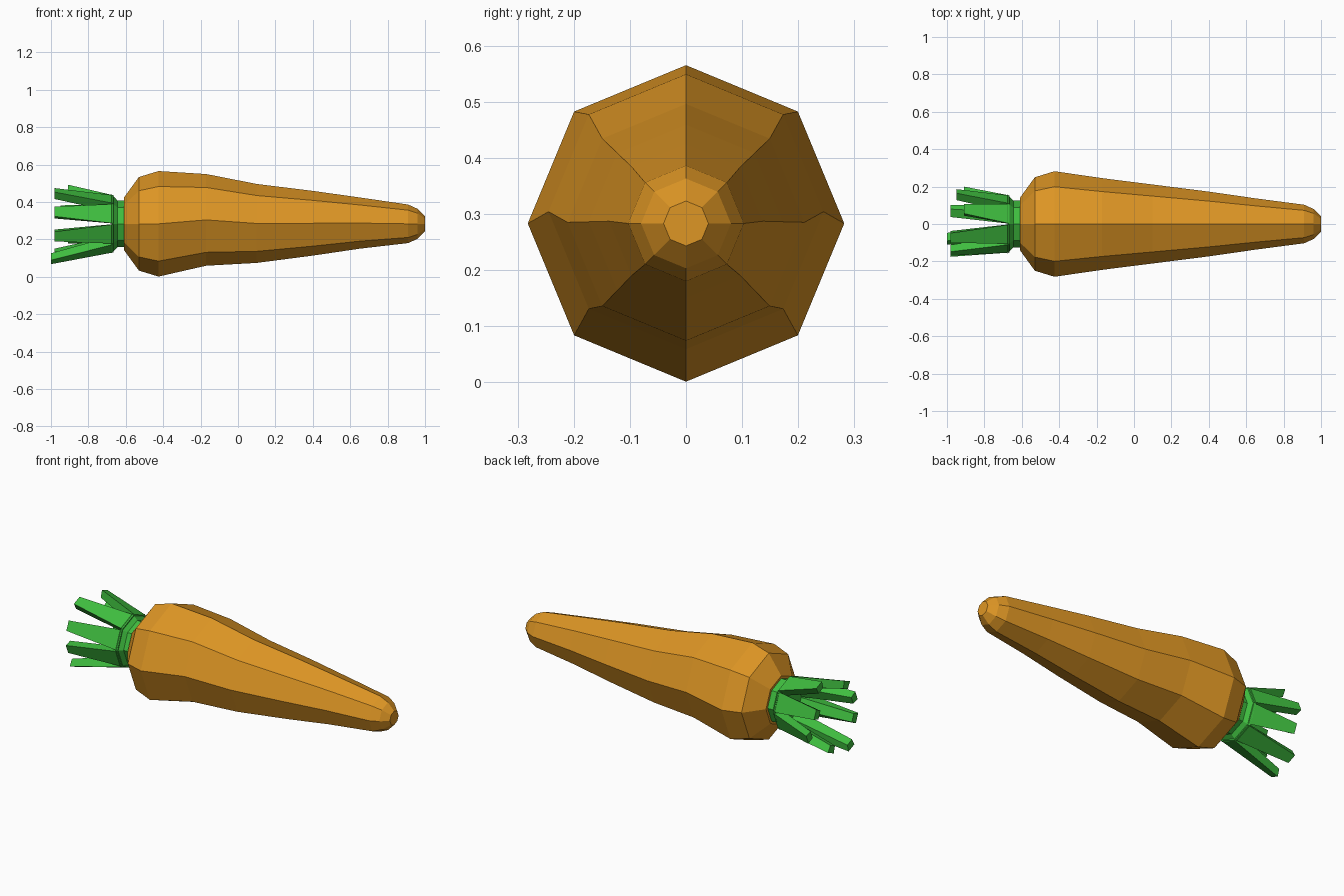
import bpy, bmesh
from math import sin, cos, pi

if "Cube" in bpy.data.objects:
    bpy.data.objects.remove(bpy.data.objects["Cube"])

CZ = 0.283  # height of the carrot axis


def material(name, color):
    m = bpy.data.materials.new(name)
    m.diffuse_color = (*color, 1)
    m.use_nodes = True
    m.node_tree.nodes["Principled BSDF"].inputs["Base Color"].default_value = m.diffuse_color
    return m


ORANGE = material("carrot orange", (0.73, 0.305, 0.018))
GREEN = material("leaf green", (0.05, 0.515, 0.05))


def loft(name, loops, mat):
    """Skin a series of equal-length point loops and cap both ends."""
    bm = bmesh.new()
    rings = [[bm.verts.new(p) for p in loop] for loop in loops]
    n = len(rings[0])
    for a, b in zip(rings, rings[1:]):
        for i in range(n):
            j = (i + 1) % n
            bm.faces.new((a[i], a[j], b[j], b[i]))
    bm.faces.new(rings[0])
    bm.faces.new(rings[-1][::-1])
    bmesh.ops.recalc_face_normals(bm, faces=bm.faces)
    mesh = bpy.data.meshes.new(name)
    bm.to_mesh(mesh)
    bm.free()
    mesh.materials.append(mat)
    ob = bpy.data.objects.new(name, mesh)
    bpy.context.collection.objects.link(ob)
    return ob


def octagon(x, r, dz=0.0):
    return [(x, r * cos(k * pi / 4), CZ + dz + r * sin(k * pi / 4)) for k in range(8)]


# Root: octagonal rings along x (position, radius, vertical shift)
root = [(-0.61, 0.14, 0), (-0.53, 0.25, 0), (-0.425, 0.282, 0), (-0.17, 0.245, 0.021),
        (0.10, 0.211, 0.002), (0.40, 0.173, 0.003), (0.65, 0.137, 0.004),
        (0.91, 0.103, 0), (0.96, 0.08, 0), (1.0, 0.04, 0)]
loft("root", [octagon(*r) for r in root], ORANGE)

# Collar: short neck that flares towards the leaves
loft("leaf_collar", [octagon(-0.60, 0.125), octagon(-0.645, 0.125), octagon(-0.675, 0.157)], GREEN)


def section(x, angle, outer, width_out, thick, width_in):
    """Four-sided leaf cross-section facing outward at the given angle."""
    pts = []
    for r, t in ((outer, -width_out / 2), (outer, width_out / 2),
                 (outer - thick, width_in / 2), (outer - thick, -width_in / 2)):
        pts.append((x, r * cos(angle) - t * sin(angle), CZ + r * sin(angle) + t * cos(angle)))
    return pts


# Leaves: one tapered stalk per collar side (tip position, tip radius)
tips = [(-0.95, 0.19), (-0.91, 0.215), (-0.98, 0.195), (-0.98, 0.172),
        (-0.98, 0.178), (-1.0, 0.222), (-0.98, 0.195), (-0.91, 0.205)]
for k, (x, r) in enumerate(tips):
    a = pi / 8 + k * pi / 4
    loft(f"leaf_{k + 1}", [section(-0.665, a, 0.142, 0.112, 0.06, 0.065),
                           section(x, a, r, 0.056, 0.042, 0.046)], GREEN)
